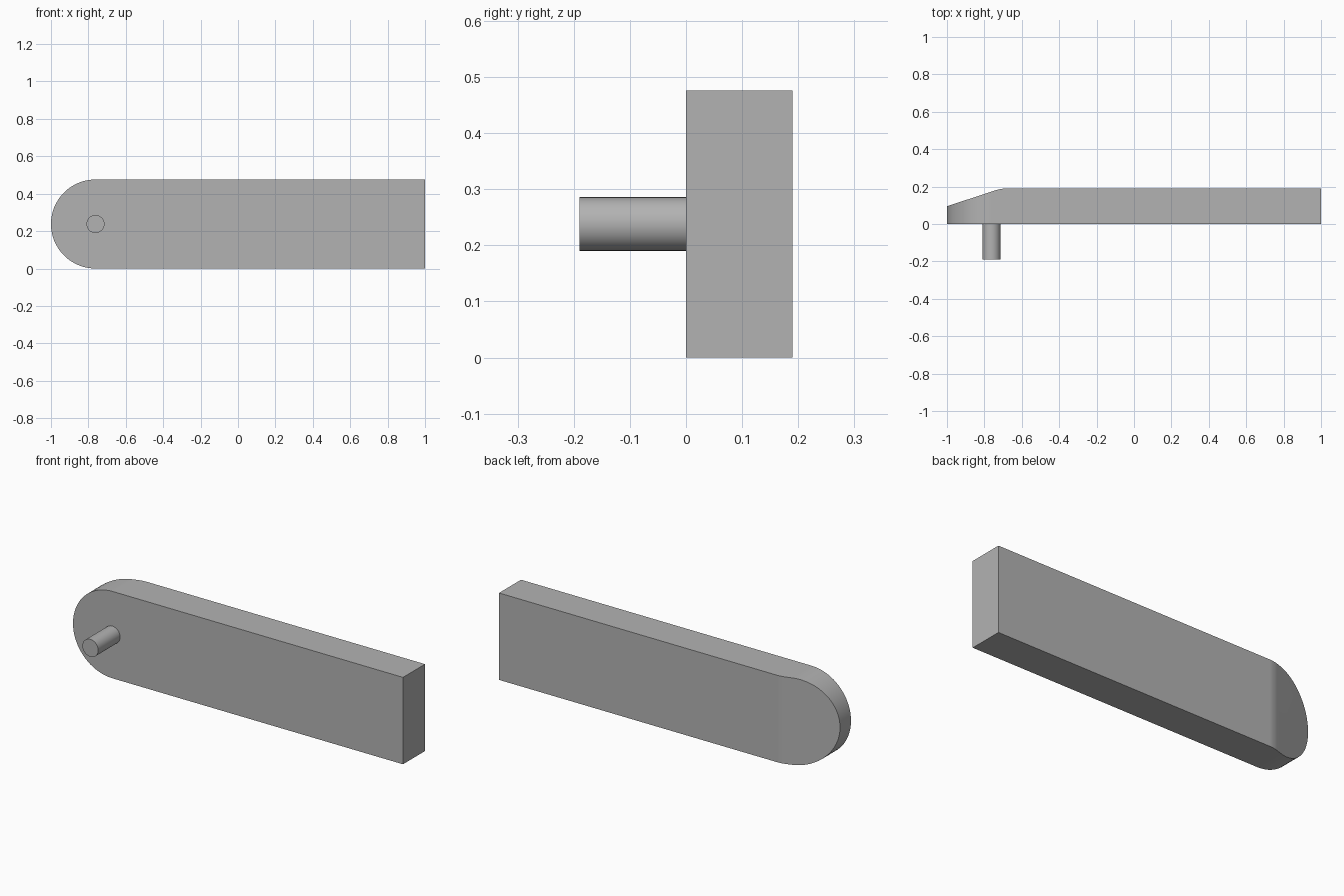
import bpy, bmesh, math
from mathutils import Vector, Matrix

cube = bpy.data.objects.get("Cube")
if cube:
    bpy.data.objects.remove(cube, do_unlink=True)

GREY = (0.45, 0.45, 0.45, 1.0)
RADIUS = 0.238          # rounded end of the bar
DEPTH = 0.19            # bar thickness and pin length
PIVOT = -1 + RADIUS     # x of the rounded end's centre

grey = bpy.data.materials.new("plain grey")
grey.use_nodes = True
grey.diffuse_color = GREY
grey.node_tree.nodes["Principled BSDF"].inputs["Base Color"].default_value = GREY


def finish(name, bm):
    """Turn the bmesh into a smooth-shaded object with sharp edges kept."""
    bmesh.ops.recalc_face_normals(bm, faces=bm.faces)
    mesh = bpy.data.meshes.new(name)
    bm.to_mesh(mesh)
    bm.free()
    mesh.materials.append(grey)
    obj = bpy.data.objects.new(name, mesh)
    bpy.context.collection.objects.link(obj)
    bpy.ops.object.select_all(action="DESELECT")
    obj.select_set(True)
    bpy.context.view_layer.objects.active = obj
    bpy.ops.object.shade_smooth_by_angle(angle=math.radians(30))
    return obj


# Bar: square at one end, half round at the other
bm = bmesh.new()
steps = 32
outline = [(1, 0), (1, 2 * RADIUS)]
for i in range(steps + 1):
    a = math.pi * (0.5 + i / steps)
    outline.append((PIVOT + RADIUS * math.cos(a), RADIUS + RADIUS * math.sin(a)))
face = bm.faces.new([bm.verts.new((x, 0, z)) for x, z in outline])
side = bmesh.ops.extrude_face_region(bm, geom=[face])
bmesh.ops.translate(bm, vec=(0, DEPTH, 0),
                    verts=[g for g in side["geom"] if isinstance(g, bmesh.types.BMVert)])

# Sloped cut across the back of the rounded end
crease = Vector((-0.71, DEPTH, 0))
tip = Vector((-1, DEPTH / 2, 0))
slope = (crease - tip).normalized()
normal = Vector((-slope.y, slope.x, 0))
cut = bmesh.ops.bisect_plane(bm, geom=bm.verts[:] + bm.edges[:] + bm.faces[:],
                             plane_co=crease, plane_no=normal, clear_outer=True)
rim = [g for g in cut["geom_cut"] if isinstance(g, bmesh.types.BMEdge)]
bmesh.ops.holes_fill(bm, edges=[e for e in bm.edges if e.is_boundary], sides=0)

# Slightly softened crease where the slope meets the flat back
ridge = [e for e in bm.edges
         if all((v.co - crease).xy.length < 0.002 for v in e.verts)]
bmesh.ops.bevel(bm, geom=ridge, offset=0.025, segments=3, profile=0.5, affect="EDGES")
bar = finish("bar", bm)

# Keep the large flat faces evenly shaded
bar.modifiers.new("flat_face_normals", "WEIGHTED_NORMAL").keep_sharp = True

# Pivot pin on the front
bm = bmesh.new()
bmesh.ops.create_cone(bm, cap_ends=True, segments=32, radius1=0.048, radius2=0.048,
                      depth=DEPTH,
                      matrix=Matrix.Translation((PIVOT, -DEPTH / 2, RADIUS))
                      @ Matrix.Rotation(math.pi / 2, 4, "X"))
finish("pivot_pin", bm)
